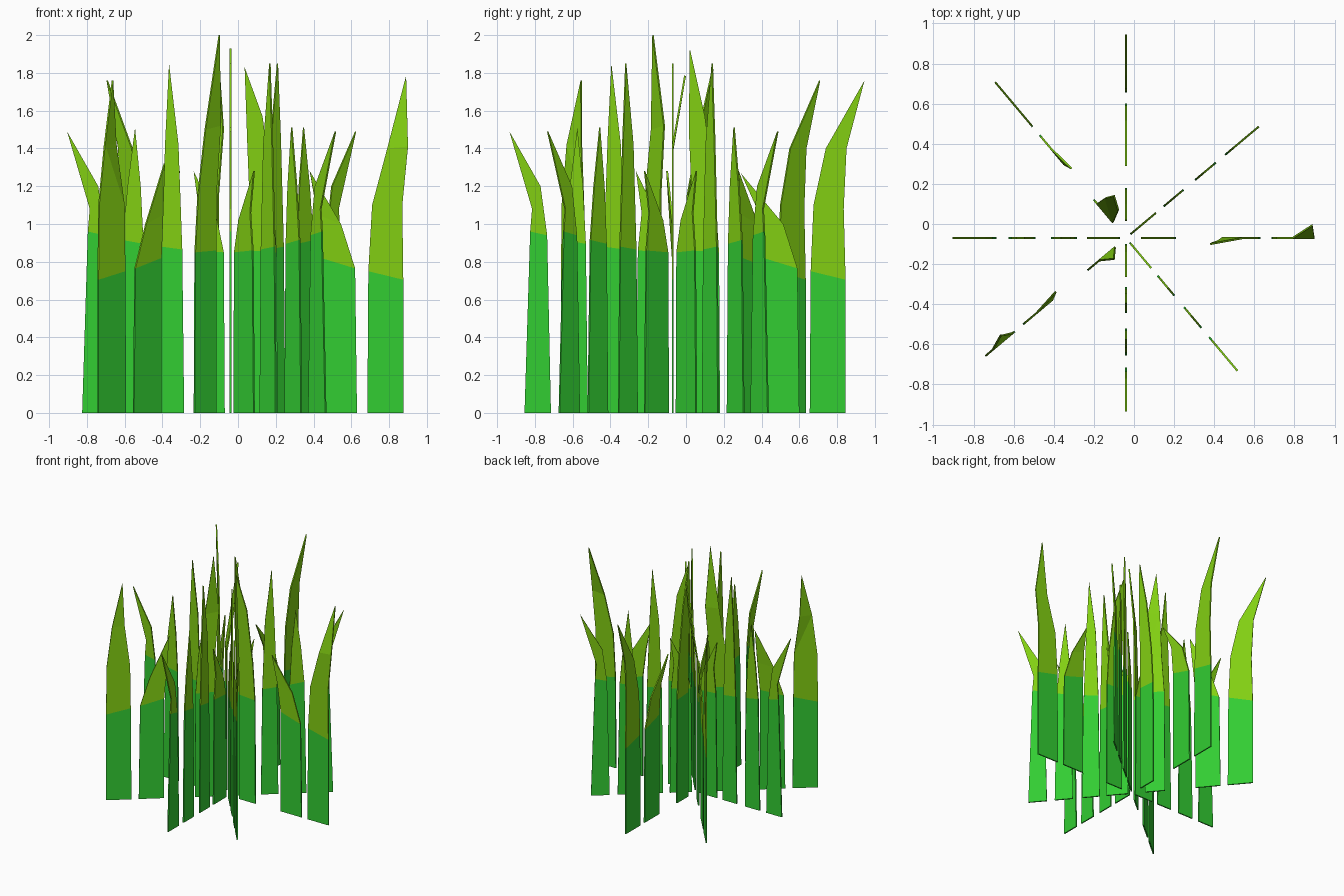
import bpy, bmesh, math

if "Cube" in bpy.data.objects:
    bpy.data.objects.remove(bpy.data.objects["Cube"])

CENTRE = (-0.04, -0.07)
THICK = 0.01


def material(name, rgb):
    m = bpy.data.materials.new(name)
    m.diffuse_color = (*rgb, 1)
    m.use_nodes = True
    m.node_tree.nodes["Principled BSDF"].inputs["Base Color"].default_value = m.diffuse_color
    return m


STEM = material("leaf_green", (0.032, 0.61, 0.032))
TIP = material("yellow_green", (0.223, 0.624, 0.006))


# One flat blade standing in a radial plane, green below the first row, yellow above.
# rows: (inner radius, inner z, outer radius, outer z, inner side, outer side)
# tip: (radius, z, side offset)
def blade(name, angle, base, rows, tip):
    a = math.radians(angle)
    c, s = math.cos(a), math.sin(a)
    bm = bmesh.new()

    def vert(r, z, side=0):
        return bm.verts.new((CENTRE[0] + r * c - side * s,
                             CENTRE[1] + r * s + side * c, z))

    low = (vert(base[0], 0), vert(base[1], 0))
    for i, row in enumerate(rows):
        ri, zi, ro, zo, si, so = (tuple(row) + (0, 0))[:6]
        high = (vert(ri, zi, si), vert(ro, zo, so))
        if i < 2:
            bm.faces.new((low[0], low[1], high[1], high[0])).material_index = int(i > 0)
        else:  # twisted part is split into triangles
            bm.faces.new((low[0], low[1], high[1])).material_index = 1
            bm.faces.new((low[0], high[1], high[0])).material_index = 1
        low = high
    bm.faces.new((low[0], low[1], vert(*tip))).material_index = 1
    me = bpy.data.meshes.new(name)
    bm.to_mesh(me)
    bm.free()
    me.materials.append(STEM)
    me.materials.append(TIP)
    ob = bpy.data.objects.new(name, me)
    bpy.context.collection.objects.link(ob)
    mod = ob.modifiers.new("thickness", 'SOLIDIFY')
    mod.thickness = THICK
    mod.offset = 0


# Rows of four narrow blades
for n, angle in enumerate((180, 270, 40, 310), 1):
    blade(f"narrow_outer_blade_{n}", angle, (0.645, 0.785),
          [(0.665, 0.94, 0.755, 0.96), (0.70, 1.2, 0.745, 1.08)], (0.865, 1.49))
    blade(f"narrow_middle_blade_{n}", angle, (0.45, 0.585),
          [(0.46, 0.895, 0.57, 0.915), (0.475, 1.2, 0.545, 1.2)], (0.505, 1.51))
    blade(f"narrow_tall_blade_{n}", angle, (0.245, 0.375),
          [(0.255, 0.865, 0.365, 0.88), (0.275, 1.42, 0.345, 1.45)], (0.325, 1.85))
    blade(f"narrow_inner_blade_{n}", angle, (0.03, 0.195),
          [(0.035, 0.85, 0.185, 0.86), (0.07, 1.02, 0.165, 1.06)], (0.195, 1.28))

# Rows of three wide blades: outer blades, two straight and two twisted
BASE = (0.725, 0.915)
SPLIT = (0.73, 0.75, 0.915, 0.705)
for n, angle in enumerate((90, 130), 1):
    blade(f"wide_outer_blade_{n}", angle, BASE,
          [SPLIT, (0.745, 1.1, 0.905, 1.08), (0.81, 1.4, 0.92, 1.4)], (1.015, 1.76))
blade("wide_outer_blade_3", 0, BASE,
      [SPLIT, (0.75, 1.1, 0.91, 1.1), (0.83, 1.4, 0.94, 1.41)], (0.93, 1.785, 0.065))
blade("wide_outer_blade_4", 220, BASE,
      [SPLIT, (0.735, 1.1, 0.91, 1.1), (0.775, 1.42, 0.87, 1.42, -0.02, 0)],
      (0.79, 1.76, -0.03))

# Middle wide blades bend inward at the top
for n, (angle, r, z, side) in enumerate(
        [(90, 0.36, 1.27, 0), (130, 0.44, 1.28, -0.015),
         (0, 0.42, 1.28, -0.03), (220, 0.44, 1.32, -0.02)], 1):
    blade(f"wide_middle_blade_{n}", angle, (0.48, 0.67),
          [(0.48, 0.82, 0.66, 0.765), (0.46, 1.05, 0.585, 1.0, side / 2, 0)],
          (r, z, side))

# Inner wide blades, the tallest ones
INNER = (0.1, 0.25)
INNER_SPLIT = (0.1, 0.86, 0.245, 0.85)
for n, (angle, kinks, tip) in enumerate([
        (90, (0.085, 1.5, 0.17, 1.57), (0.09, 1.93, 0)),
        (0, (0.09, 1.4, 0.17, 1.57), (0.075, 1.83, 0)),
        (130, (0.13, 1.5, 0.22, 1.5, -0.06, -0.05), (0.2, 1.82, -0.09)),
        (220, (0.07, 1.52, 0.175, 1.5, 0, 0), (0.113, 2.0, 0.042))], 1):
    blade(f"wide_inner_blade_{n}", angle, INNER,
          [INNER_SPLIT, (0.1, 1.15, 0.225, 1.15), kinks], tip)
